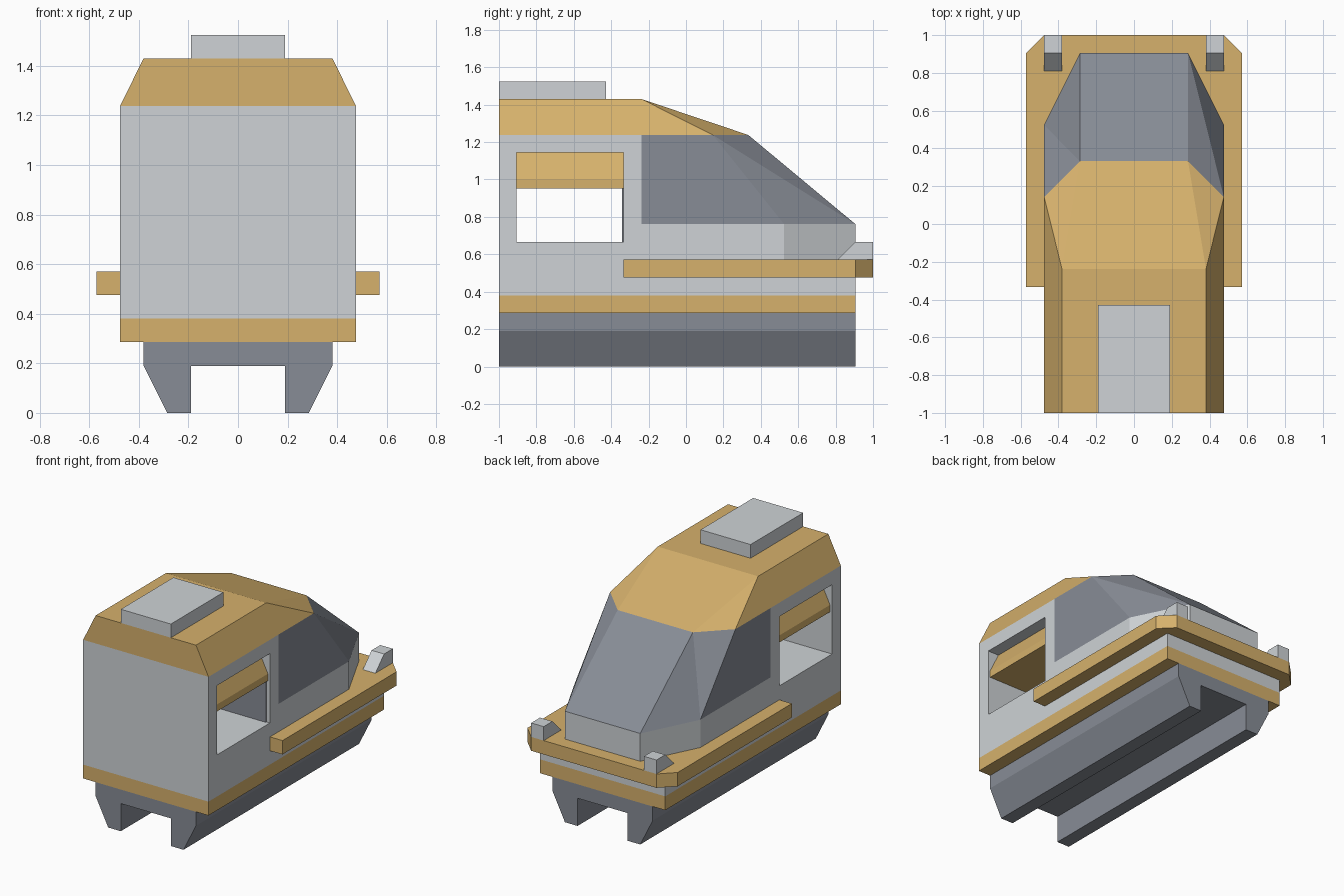
import bpy, bmesh
from mathutils import Vector

if "Cube" in bpy.data.objects:
    bpy.data.objects.remove(bpy.data.objects["Cube"])


def material(name, rgb):
    m = bpy.data.materials.new(name)
    m.diffuse_color = (*rgb, 1.0)
    m.use_nodes = True
    m.node_tree.nodes["Principled BSDF"].inputs["Base Color"].default_value = m.diffuse_color
    return m


GOLD = material("gold", (0.67, 0.44, 0.15))
SILVER = material("silver", (0.62, 0.65, 0.67))
SLATE = material("slate", (0.245, 0.265, 0.305))


def finish(name, bm, mats):
    bmesh.ops.recalc_face_normals(bm, faces=bm.faces)
    me = bpy.data.meshes.new(name)
    bm.to_mesh(me)
    bm.free()
    for m in mats:
        me.materials.append(m)
    ob = bpy.data.objects.new(name, me)
    bpy.context.collection.objects.link(ob)
    return ob


def prism(name, profile, axis, lo, hi, mat):
    """Extrude a closed profile along y (x,z points), z (x,y) or x (y,z)."""
    place = {"x": lambda a, b, c: (c, a, b),
             "y": lambda a, b, c: (a, c, b),
             "z": lambda a, b, c: (a, b, c)}[axis]
    bm = bmesh.new()
    rings = [[bm.verts.new(place(a, b, c)) for a, b in profile] for c in (lo, hi)]
    n = len(profile)
    for ring in rings:
        bm.faces.new(ring)
    for i in range(n):
        j = (i + 1) % n
        bm.faces.new((rings[0][i], rings[0][j], rings[1][j], rings[1][i]))
    return finish(name, bm, [mat])


def box(name, x, y, z, mat):
    rect = [(x[0], y[0]), (x[1], y[0]), (x[1], y[1]), (x[0], y[1])]
    return prism(name, rect, "z", z[0], z[1], mat)


def mirrored(half):
    """Complete a half profile across x = 0."""
    return half + [(-a, b) for a, b in reversed(half)]


W, BACK, NOSE = 0.476, -1.0, 0.905

# Undercarriage straddling the rail
prism("undercarriage", mirrored([(0.19, 0.19), (0.19, 0), (0.286, 0), (0.381, 0.19), (0.381, 0.286)]),
      "y", BACK, NOSE, SLATE)

# Lower body with a painted skirt stripe
box("skirt_stripe", (-W, W), (BACK, NOSE), (0.286, 0.381), GOLD)
box("lower_body", (-W, W), (BACK, NOSE), (0.381, 0.54), SILVER)

# Wrap-around bumper with chamfered front corners
prism("bumper", mirrored([(0.571, -0.333), (0.571, 0.905), (0.476, 1.0)]), "z", 0.476, 0.571, GOLD)

# Rear cabin with a window opening running right across
cabin = box("rear_cabin", (-W, W), (BACK, -0.238), (0.54, 1.238), SILVER)
cutter = box("window_cutter", (-0.7, 0.7), (-0.905, -0.333), (0.667, 1.143), SILVER)
cutter.hide_render = True
cutter.hide_viewport = True
cut = cabin.modifiers.new("window_opening", "BOOLEAN")
cut.object = cutter
cut.operation = "DIFFERENCE"
cut.solver = "EXACT"

# Cab bulkhead panel and overhead rack inside the opening
box("bulkhead_panel", (-0.45, 0.45), (-0.341, -0.333), (0.667, 0.952), SLATE)
prism("overhead_rack", mirrored([(0.46, 0.952), (0.46, 1.0), (0.39, 1.143)]),
      "y", -0.905, -0.333, GOLD)

# Nose: silver below the glass line, slate glazing above
plan = [(W, -0.238), (W, 0.524), (0.286, NOSE)]
top = [(W, -0.238), (W, 0.143), (0.286, 0.333)]
bm = bmesh.new()
rows = []
for pts, z in ((plan, 0.571), (plan, 0.762), (top, 1.238)):
    rows.append([bm.verts.new((x, y, z)) for x, y in mirrored(pts)])
for r in (0, 1):
    for i in range(5):
        a, b = rows[r][i], rows[r][i + 1]
        d, c = rows[r + 1][i], rows[r + 1][i + 1]
        if r == 1 and i in (1, 3):    # folded corner panes
            polys = [(a, b, d), (b, c, d)]
        else:
            polys = [(a, b, c, d)]
        for p in polys:
            bm.faces.new(p).material_index = r
bm.faces.new(rows[0])
bm.faces.new(rows[2])
for k in (0, 1):    # rear end
    bm.faces.new((rows[k][0], rows[k][5], rows[k + 1][5], rows[k + 1][0]))
finish("nose", bm, [SILVER, SLATE])

# Faceted roof
bm = bmesh.new()
for s in (-1, 1):
    for x, y, z in ((W, -1, 1.238), (0.381, -1, 1.43), (0.381, -0.238, 1.43),
                    (W, 0.143, 1.238), (0.286, 0.333, 1.238)):
        bm.verts.new(Vector((s * x, y, z)))
bmesh.ops.convex_hull(bm, input=bm.verts)
bmesh.ops.dissolve_limit(bm, angle_limit=0.01, verts=bm.verts, edges=bm.edges)
finish("roof", bm, [GOLD])

# Roof equipment box
box("roof_box", (-0.19, 0.19), (BACK, -0.429), (1.43, 1.524), SILVER)

# Wedge headlights on the bumper corners
wedge = [(0.81, 0.571), (1.0, 0.571), (1.0, 0.667), (0.905, 0.667)]
for side, x0, x1 in (("left", -0.476, -0.381), ("right", 0.381, 0.476)):
    prism("headlight_" + side, wedge, "x", x0, x1, SILVER)
